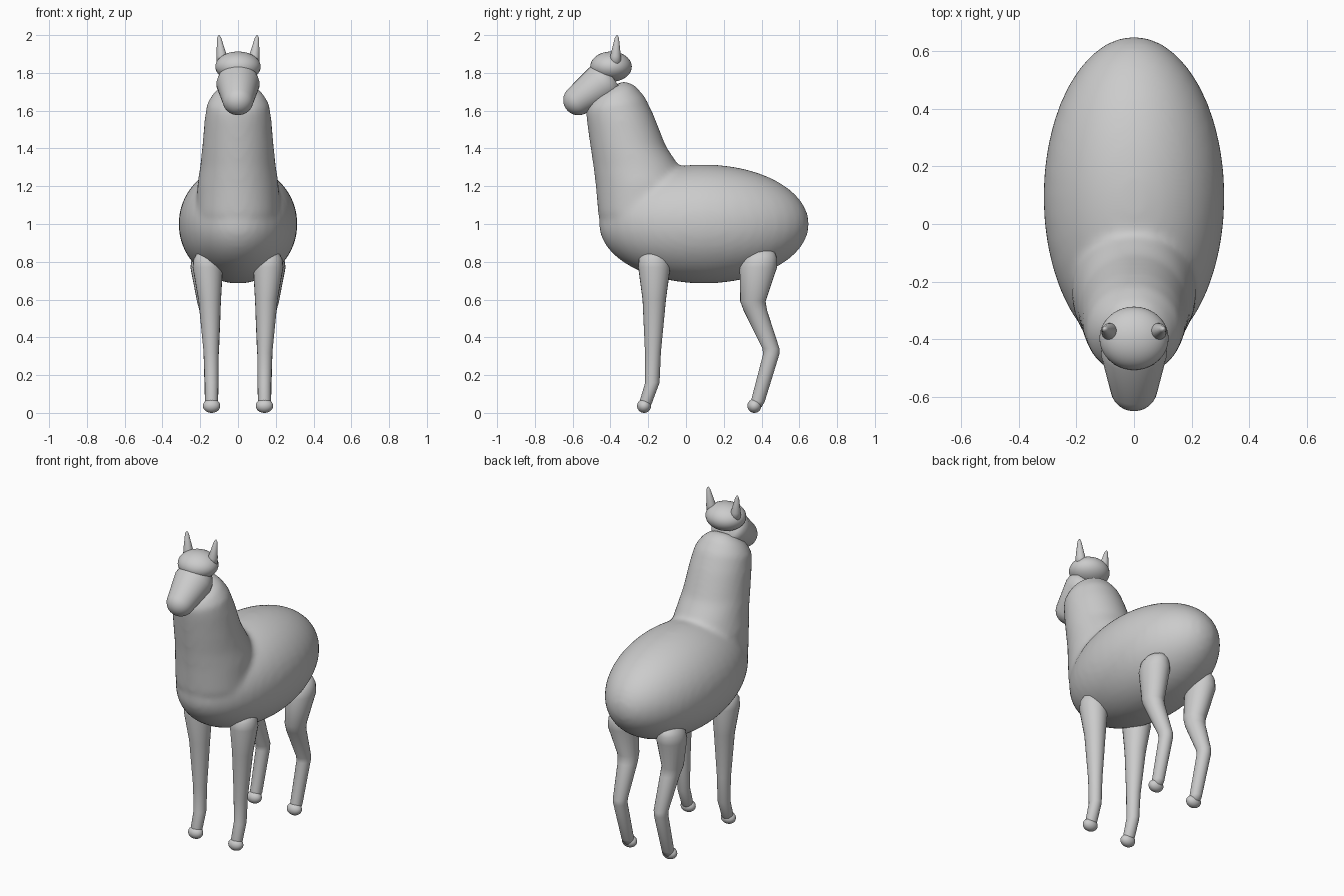
import bpy, bmesh
from math import sin, cos, pi, radians
from mathutils import Vector, Matrix

if "Cube" in bpy.data.objects:
    bpy.data.objects.remove(bpy.data.objects["Cube"])


def finish(name, bm):
    bmesh.ops.recalc_face_normals(bm, faces=bm.faces)
    for f in bm.faces:
        f.smooth = True
    me = bpy.data.meshes.new(name)
    bm.to_mesh(me)
    bm.free()
    ob = bpy.data.objects.new(name, me)
    bpy.context.collection.objects.link(ob)
    return ob


def add_loft(bm, rings, n=32):
    """Each ring: (centre, half axis in the yz plane, half width along x)."""
    loops = []
    for c, u, w in rings:
        loops.append([bm.verts.new(c + u * cos(2 * pi * i / n) + Vector((w * sin(2 * pi * i / n), 0, 0)))
                      for i in range(n)])
    for a, b in zip(loops, loops[1:]):
        for i in range(n):
            j = (i + 1) % n
            bm.faces.new((a[i], a[j], b[j], b[i]))
    bm.faces.new(loops[0])
    bm.faces.new(loops[-1])


def add_ellipsoid(bm, centre, radii):
    bmesh.ops.create_uvsphere(bm, u_segments=40, v_segments=24, radius=1,
                              matrix=Matrix.Translation(centre) @ Matrix.Diagonal((*radii, 1)))


def leg(name, x_sign, sections):
    """Sections: (x, y, z, half depth y, half width x)."""
    bm = bmesh.new()
    add_loft(bm, [(Vector((x_sign * x, y, z)), Vector((0, d, 0)), w) for x, y, z, d, w in sections], 24)
    return finish(name, bm)


# Torso and neck, fused and softened into one skin
bm = bmesh.new()
add_ellipsoid(bm, (0, 0.095, 1.0), (0.315, 0.557, 0.315))
neck = [  # front y, z, back y, z, half width
    (-0.33, 0.83, -0.05, 0.85, 0.12),
    (-0.43, 0.93, 0.0, 0.95, 0.19),
    (-0.465, 1.05, 0.0, 1.08, 0.22),
    (-0.478, 1.2, 0.0, 1.23, 0.215),
    (-0.49, 1.3, -0.045, 1.32, 0.20),
    (-0.505, 1.4, -0.105, 1.41, 0.19),
    (-0.525, 1.54, -0.168, 1.57, 0.177),
    (-0.53, 1.60, -0.215, 1.67, 0.165),
    (-0.51, 1.64, -0.27, 1.735, 0.13),
    (-0.47, 1.68, -0.33, 1.76, 0.08),
]
add_loft(bm, [(Vector((0, (a + c) / 2, (b + d) / 2)), Vector((0, (c - a) / 2, (d - b) / 2)), w)
              for a, b, c, d, w in neck])
body = finish("body_and_neck", bm)
mod = body.modifiers.new("fuse", 'REMESH')
mod.mode = 'VOXEL'
mod.voxel_size = 0.016
mod.use_smooth_shade = True
mod = body.modifiers.new("soften", 'SMOOTH')
mod.factor = 0.5
mod.iterations = 12

# Muzzle: tapered barrel with a round nose
back, tip = Vector((0, -0.45, 1.74)), Vector((0, -0.57, 1.656))
axis = (tip - back).normalized()
perp = Vector((0, -axis.z, axis.y))
rings = [(Vector((0, -0.39, 1.78)), perp * 0.09, 0.09),
         (Vector((0, -0.42, 1.76)), perp * 0.105, 0.108),
         (back, perp * 0.108, 0.115)]
for i in range(9):
    a = radians(10 + i * 9.9)
    rings.append((tip + axis * 0.08 * sin(a), perp * 0.08 * cos(a), 0.082 * cos(a)))
bm = bmesh.new()
add_loft(bm, rings)
finish("muzzle", bm)

# Woolly crown of the head
bm = bmesh.new()
add_ellipsoid(bm, (0, -0.397, 1.833), (0.12, 0.11, 0.08))
finish("head_crown", bm)

front = [(0.16, -0.17, 0.86, 0.03, 0.03), (0.16, -0.17, 0.845, 0.06, 0.058),
         (0.16, -0.17, 0.815, 0.08, 0.075), (0.16, -0.168, 0.77, 0.085, 0.08),
         (0.15, -0.168, 0.60, 0.062, 0.06), (0.142, -0.175, 0.32, 0.042, 0.04),
         (0.14, -0.178, 0.16, 0.038, 0.036), (0.14, -0.215, 0.05, 0.034, 0.034),
         (0.14, -0.22, 0.03, 0.026, 0.028)]
hind = [(0.17, 0.405, 0.865, 0.035, 0.03), (0.17, 0.40, 0.85, 0.07, 0.055),
        (0.17, 0.39, 0.82, 0.092, 0.075), (0.17, 0.383, 0.77, 0.099, 0.082),
        (0.155, 0.354, 0.59, 0.067, 0.062), (0.148, 0.368, 0.54, 0.062, 0.056),
        (0.142, 0.45, 0.34, 0.045, 0.042), (0.142, 0.451, 0.31, 0.043, 0.04),
        (0.14, 0.38, 0.06, 0.037, 0.035), (0.14, 0.37, 0.03, 0.03, 0.028)]

for side, s in (("left", 1), ("right", -1)):
    # Ears
    bm = bmesh.new()
    add_loft(bm, [(Vector((s * x, y, z)), Vector((0, r, 0)), r) for x, y, z, r in
                  ((0.08, -0.375, 1.84, 0.033), (0.086, -0.373, 1.89, 0.028),
                   (0.1, -0.366, 1.985, 0.011), (0.101, -0.365, 2.0, 0.003))], 20)
    finish(f"ear_{side}", bm)
    # Legs and feet
    leg(f"front_leg_{side}", s, front)
    leg(f"hind_leg_{side}", s, hind)
    for place, y in (("front", -0.222), ("hind", 0.362)):
        bm = bmesh.new()
        add_ellipsoid(bm, (s * 0.14, y, 0.037), (0.046, 0.037, 0.037))
        finish(f"{place}_foot_{side}", bm)
